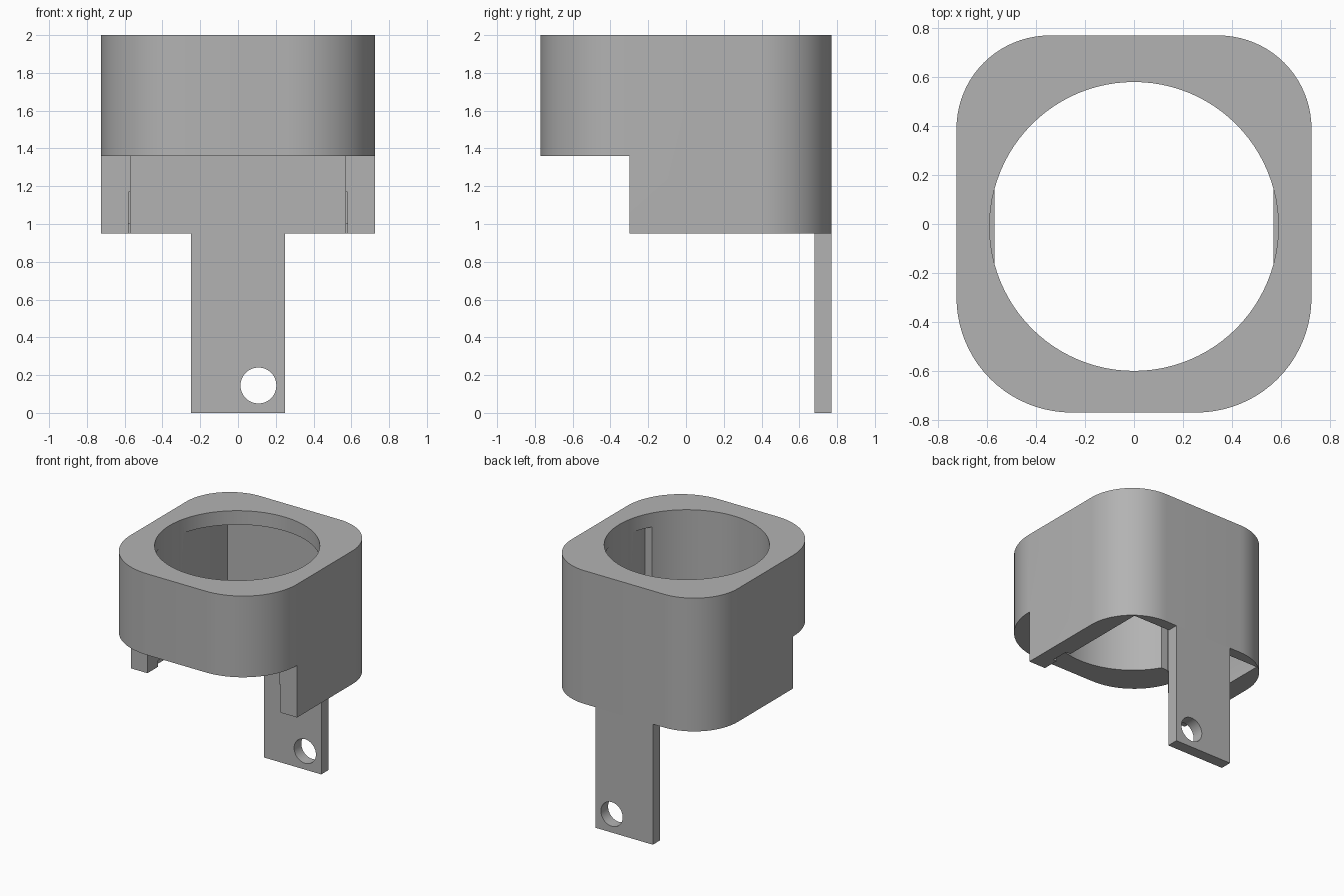
import bpy
import bmesh
import math

cube = bpy.data.objects.get("Cube")
if cube:
    bpy.data.objects.remove(cube, do_unlink=True)

grey = bpy.data.materials.new("neutral grey")
grey.use_nodes = True
color = (0.45, 0.45, 0.45, 1)
grey.diffuse_color = color
grey.node_tree.nodes["Principled BSDF"].inputs["Base Color"].default_value = color


def make_object(name, bm):
    bmesh.ops.recalc_face_normals(bm, faces=bm.faces)
    mesh = bpy.data.meshes.new(name)
    bm.to_mesh(mesh)
    bm.free()
    mesh.materials.append(grey)
    obj = bpy.data.objects.new(name, mesh)
    bpy.context.collection.objects.link(obj)
    return obj


def prism(name, outline, z0, z1):
    bm = bmesh.new()
    base = bm.faces.new([bm.verts.new((x, y, z0)) for x, y in outline])
    top = bmesh.ops.extrude_face_region(bm, geom=[base])["geom"]
    verts = [v for v in top if isinstance(v, bmesh.types.BMVert)]
    bmesh.ops.translate(bm, verts=verts, vec=(0, 0, z1 - z0))
    return make_object(name, bm)


def box(name, x0, x1, y0, y1, z0, z1):
    return prism(name, [(x0, y0), (x1, y0), (x1, y1), (x0, y1)], z0, z1)


def circle(cx, cy, r, steps):
    angles = [math.tau * i / steps for i in range(steps)]
    return [(cx + r * math.cos(a), cy + r * math.sin(a)) for a in angles]


def rounded_outline(hx, hy, front_r, back_r, steps=20):
    points = []
    for sx, sy, r, start in ((1, 1, back_r, 0), (-1, 1, back_r, 90),
                             (-1, -1, front_r, 180), (1, -1, front_r, 270)):
        for i in range(steps + 1):
            a = math.radians(start + 90 * i / steps)
            points.append((sx * (hx - r) + r * math.cos(a),
                           sy * (hy - r) + r * math.sin(a)))
    return points


def cut(target, cutter):
    cutter.hide_render = True
    mod = target.modifiers.new("cut", "BOOLEAN")
    mod.operation = "DIFFERENCE"
    mod.solver = "EXACT"
    mod.object = cutter
    select(target)
    bpy.ops.object.modifier_apply(modifier=mod.name)
    bpy.data.objects.remove(cutter, do_unlink=True)


def select(obj):
    bpy.ops.object.select_all(action="DESELECT")
    obj.select_set(True)
    bpy.context.view_layer.objects.active = obj


# Housing: rounded block with a raised front
housing = prism("housing", rounded_outline(0.725, 0.77, 0.47, 0.38), 0.95, 2)
cut(housing, box("front_step_cutter", -1, 1, -1, -0.3, 0.5, 1.36))

# Square pocket below a thin top lip, and the round opening through it
cut(housing, box("pocket_cutter", -0.57, 0.57, -0.305, 0.685, 0.5, 1.89))
cut(housing, prism("opening_cutter", circle(0, -0.01, 0.59, 96), 1.3, 2.2))

# Shallow relief on the inner faces of the side legs, with a small notch
cut(housing, box("relief_cutter", -0.58, 0.58, -0.4, -0.1, 0.5, 1.17))
for side in (-1, 1):
    x0, x1 = sorted((side * 0.5, side * 0.61))
    cut(housing, box("notch_cutter", x0, x1, -0.17, -0.03, 0.5, 1.0))

# Mounting tab hanging from the back wall, with a screw hole
tab = box("mounting_tab", -0.25, 0.25, 0.68, 0.77, 0, 0.95)
hole = prism("hole_cutter", circle(0.108, -0.145, 0.095, 48), 0.5, 1)
hole.rotation_euler.x = math.radians(-90)
bpy.context.view_layer.update()
cut(tab, hole)

for part in (housing, tab):
    select(part)
    bpy.ops.object.shade_smooth_by_angle(angle=math.radians(30))
